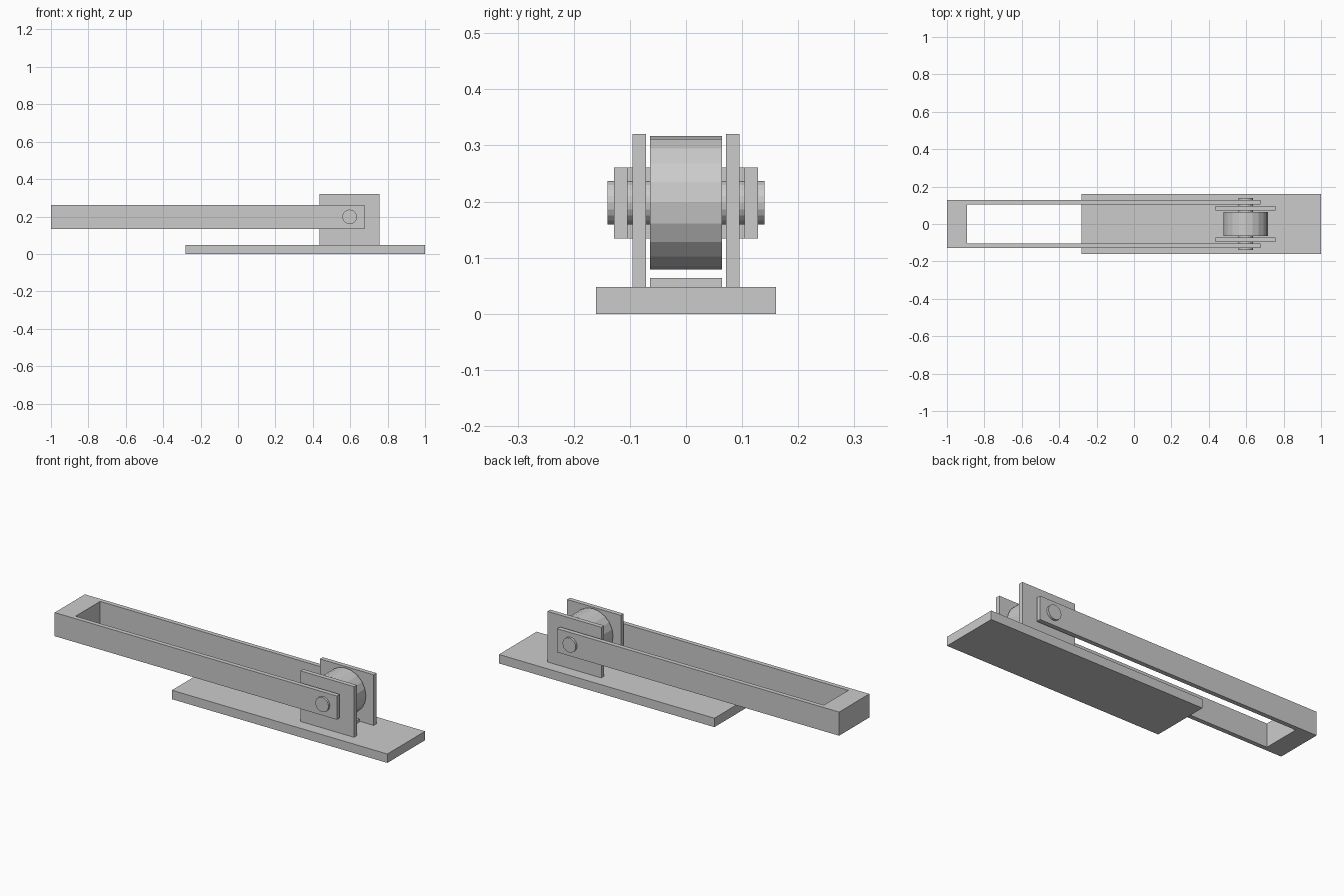
import bpy
import bmesh
from math import radians
from mathutils import Matrix, Vector

cube = bpy.data.objects.get("Cube")
if cube:
    bpy.data.objects.remove(cube, do_unlink=True)

# Single plain grey finish
GREY = (0.6, 0.6, 0.6, 1)
grey = bpy.data.materials.new("plain grey")
grey.use_nodes = True
grey.diffuse_color = GREY
bsdf = next(n for n in grey.node_tree.nodes if n.type == 'BSDF_PRINCIPLED')
bsdf.inputs["Base Color"].default_value = GREY

AXLE = Vector((0.597, 0, 0.198))


def finish(name, bm):
    bmesh.ops.recalc_face_normals(bm, faces=bm.faces)
    mesh = bpy.data.meshes.new(name)
    bm.to_mesh(mesh)
    bm.free()
    mesh.materials.append(grey)
    obj = bpy.data.objects.new(name, mesh)
    bpy.context.collection.objects.link(obj)
    return obj


def plate(name, outline, bottom, top):
    """Extrude a plan outline between two heights."""
    bm = bmesh.new()
    face = bm.faces.new([bm.verts.new((x, y, bottom)) for x, y in outline])
    grown = bmesh.ops.extrude_face_region(bm, geom=[face])["geom"]
    verts = [v for v in grown if isinstance(v, bmesh.types.BMVert)]
    bmesh.ops.translate(bm, verts=verts, vec=(0, 0, top - bottom))
    return finish(name, bm)


def rect(x0, x1, y0, y1):
    return [(x0, y0), (x1, y0), (x1, y1), (x0, y1)]


def roller(name, radius, half_width):
    """Faceted cylinder lying across the model on the axle line."""
    bm = bmesh.new()
    turn = Matrix.Translation(AXLE) @ Matrix.Rotation(radians(90), 4, 'X')
    bmesh.ops.create_cone(bm, cap_ends=True, segments=20, radius1=radius,
                          radius2=radius, depth=2 * half_width, matrix=turn)
    return finish(name, bm)


# Base slab and the low pad under the wheel
plate("base_plate", rect(-0.281, 1, -0.16, 0.16), 0, 0.048)
plate("wheel_pad", rect(0.517, 0.677, -0.064, 0.064), 0.048, 0.064)

# Upright cheeks either side of the wheel
for side, sign in (("left", 1), ("right", -1)):
    y0, y1 = sorted((sign * 0.0715, sign * 0.0955))
    plate(side + "_cheek", rect(0.437, 0.757, y0, y1), 0.048, 0.32)

# Wheel on its axle pin
roller("wheel", 0.119, 0.064)
roller("axle_pin", 0.039, 0.14)

# Forked lever: two arms joined by a solid end block
half = [(0.677, 0.104), (0.677, 0.128), (-1, 0.128)]
inner = (-0.893, 0.104)
fork = [inner] + half
fork += [(x, -y) for x, y in reversed(fork)]
plate("forked_lever", fork, 0.134, 0.261)
